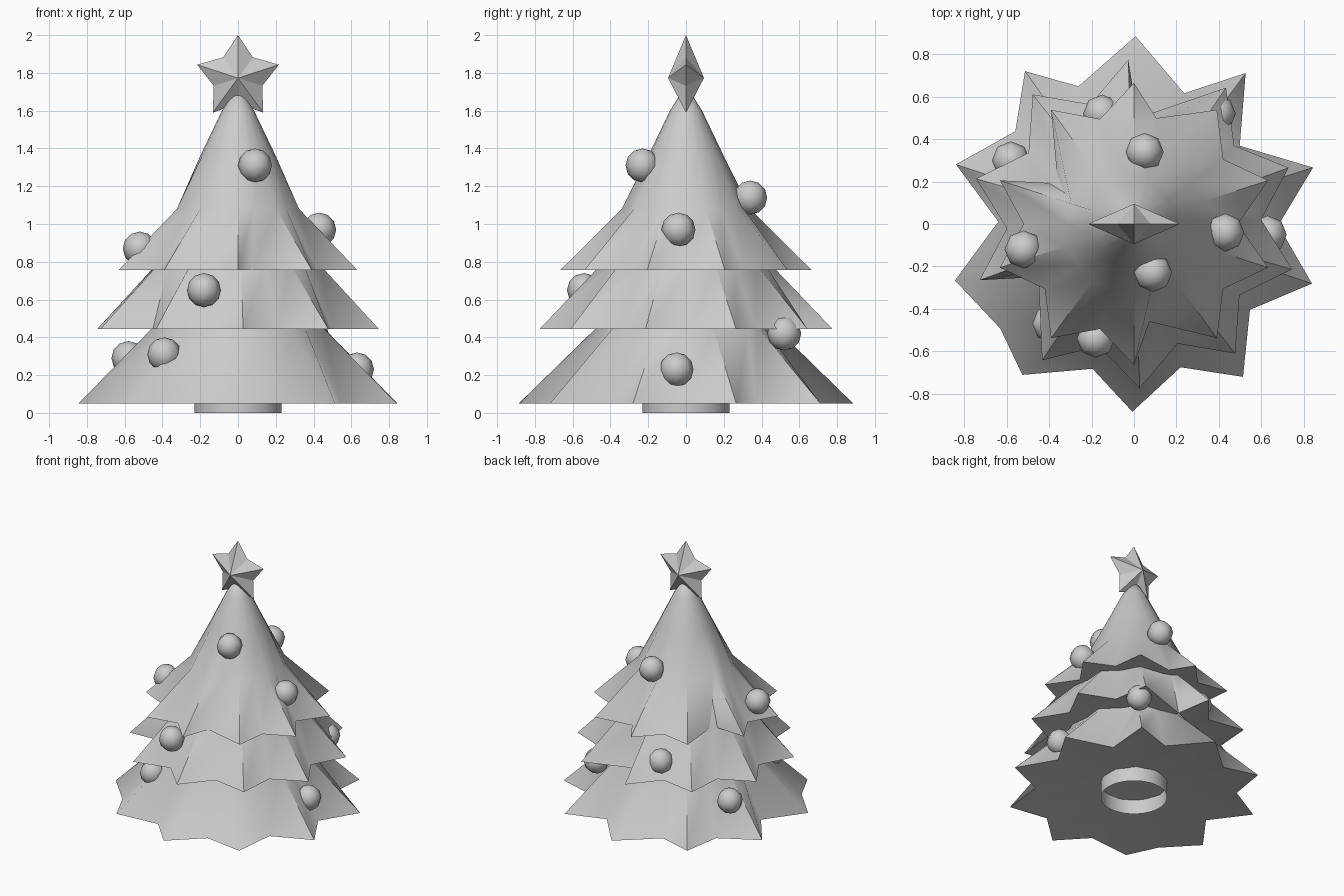
import bpy, bmesh, math
from math import sin, cos, pi, radians
from mathutils import Vector

cube = bpy.data.objects.get("Cube")
if cube:
    bpy.data.objects.remove(cube)

grey = bpy.data.materials.new("plain_grey")
grey.use_nodes = True
grey.diffuse_color = (0.6, 0.6, 0.6, 1)
grey.node_tree.nodes["Principled BSDF"].inputs["Base Color"].default_value = (0.6, 0.6, 0.6, 1)


def finish(name, bm, smooth=None):
    """Turn a bmesh into a named object, smooth below the given angle."""
    bmesh.ops.recalc_face_normals(bm, faces=bm.faces)
    mesh = bpy.data.meshes.new(name)
    bm.to_mesh(mesh)
    bm.free()
    mesh.materials.append(grey)
    obj = bpy.data.objects.new(name, mesh)
    bpy.context.collection.objects.link(obj)
    if smooth:
        bpy.ops.object.select_all(action='DESELECT')
        obj.select_set(True)
        bpy.context.view_layer.objects.active = obj
        bpy.ops.object.shade_smooth_by_angle(angle=radians(smooth))
    return obj


def point(angle, r, z):
    return Vector((r * cos(angle), r * sin(angle), z))


def branch_tier(name, base_z, tip, twist, valley, waist, upper, odd_valleys):
    """Ten-pointed skirt; odd_valleys gives (hem angle, radius, waist angle) after tip k."""
    waist_r, waist_z = waist
    hem, belt, spokes = [], [], []
    for k in range(10):
        deg = 90 + twist + 36 * k
        mid = deg + 18
        hem_deg, hem_r, belt_deg = odd_valleys.get(k, (mid, valley, mid))
        hem += [point(radians(deg), tip, base_z), point(radians(hem_deg), hem_r, base_z)]
        belt += [point(radians(deg), waist_r, waist_z),
                 point(radians(belt_deg), min(waist_r * 0.93, hem_r), waist_z)]
        spokes += [radians(deg), radians(mid)]
    loops = [hem, belt] + [[point(a, r, z) for a in spokes] for r, z in upper]
    bm = bmesh.new()
    rings = [[bm.verts.new(p) for p in loop] for loop in loops]
    n = len(spokes)
    for low, high in zip(rings, rings[1:]):
        for i in range(n):
            j = (i + 1) % n
            bm.faces.new((low[i], low[j], high[j], high[i]))
    # Closed top and slightly hollow underside
    peak = bm.verts.new((0, 0, upper[-1][1] + 0.01))
    under = bm.verts.new((0, 0, base_z + 0.085))
    for i in range(n):
        j = (i + 1) % n
        bm.faces.new((rings[-1][i], rings[-1][j], peak))
        bm.faces.new((rings[0][j], rings[0][i], under))
    return finish(name, bm, 62)


branch_tier("lower_branches", 0.05, 0.885, -0.5, 0.68, (0.475, 0.45), [(0.36, 0.72)],
            {0: (112, 0.7, 108), 1: (142, 0.71, 143), 2: (179, 0.64, 179),
             3: (218, 0.8, 216), 4: (254, 0.71, 253), 5: (288, 0.71, 288),
             8: (396.5, 0.62, 408), 9: (429, 0.66, 430)})
branch_tier("middle_branches", 0.445, 0.775, 2, 0.6, (0.455, 0.78), [(0.29, 1.07)],
            {3: (209, 0.515, 209), 9: (448, 0.5, 448)})
branch_tier("upper_branches", 0.756, 0.665, 0, 0.52, (0.34, 1.08),
            [(0.2, 1.36), (0.085, 1.6), (0.035, 1.68)],
            {1: (152, 0.407, 160.5), 5: (279, 0.466, 285),
             7: (360, 0.49, 360), 9: (438, 0.51, 436)})

# Trunk: an open-bottomed cup
bm = bmesh.new()
bmesh.ops.create_cone(bm, segments=32, cap_ends=True, radius1=0.23, radius2=0.23, depth=0.13)
bmesh.ops.translate(bm, verts=bm.verts, vec=(0, 0, 0.065))
bottom = [f for f in bm.faces if f.calc_center_median().z < 0.01]
bmesh.ops.delete(bm, geom=bottom, context='FACES_ONLY')
finish("trunk", bm, 40)

# Five-pointed tree topper with ridged front and back
bm = bmesh.new()
centre_z = 1.773
front, back = (bm.verts.new((0, y, centre_z)) for y in (-0.095, 0.095))
rim = []
for i in range(10):
    r = 0.227 if i % 2 == 0 else 0.135
    a = pi / 2 + i * pi / 5
    rim.append(bm.verts.new((r * cos(a), 0, centre_z + r * sin(a))))
for i in range(10):
    bm.faces.new((rim[i], rim[(i + 1) % 10], front))
    bm.faces.new((rim[(i + 1) % 10], rim[i], back))
finish("star_topper", bm)

# Baubles scattered over the branches
baubles = [(0.09, -0.23, 1.31), (0.05, 0.34, 1.14), (0.43, -0.04, 0.97),
           (-0.52, -0.12, 0.87), (-0.18, -0.54, 0.65), (-0.15, 0.52, 0.56),
           (0.39, 0.52, 0.42), (-0.39, -0.47, 0.31), (-0.58, 0.3, 0.29),
           (0.63, -0.05, 0.23)]
for i, place in enumerate(baubles):
    bm = bmesh.new()
    bmesh.ops.create_uvsphere(bm, u_segments=8, v_segments=6, radius=0.09)
    bmesh.ops.translate(bm, verts=bm.verts, vec=place)
    finish(f"bauble_{i + 1}", bm, 60)
